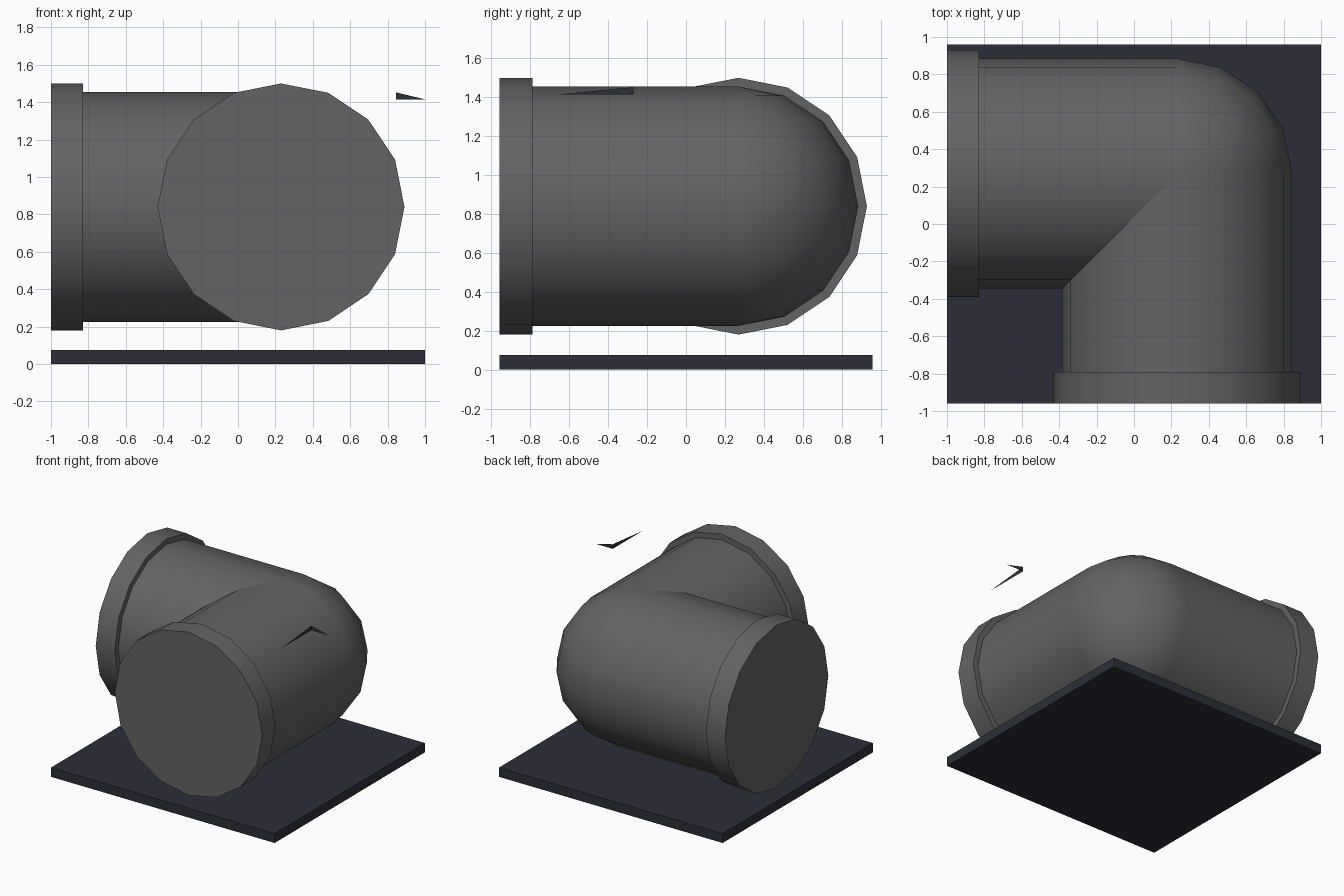
import bpy
import bmesh
from mathutils import Vector

cube = bpy.data.objects.get("Cube")
if cube:
    bpy.data.objects.remove(cube, do_unlink=True)


def material(name, rgb):
    mat = bpy.data.materials.new(name)
    mat.use_nodes = True
    mat.diffuse_color = (*rgb, 1)
    mat.node_tree.nodes["Principled BSDF"].inputs["Base Color"].default_value = (*rgb, 1)
    return mat


grey = material("pipe grey", (0.125, 0.125, 0.125))
dark = material("base dark blue grey", (0.027, 0.027, 0.04))

SIDES = 16
PIPE_R, COLLAR_R = 0.615, 0.66
CORNER = Vector((0.23, 0.27, 0.84))   # where the two pipe axes meet


def add_object(name, bm, mat, smooth=False):
    mesh = bpy.data.meshes.new(name)
    bm.to_mesh(mesh)
    bm.free()
    mesh.materials.append(mat)
    obj = bpy.data.objects.new(name, mesh)
    bpy.context.collection.objects.link(obj)
    if smooth:
        bpy.ops.object.select_all(action="DESELECT")
        obj.select_set(True)
        bpy.context.view_layer.objects.active = obj
        bpy.ops.object.shade_smooth_by_angle(angle=0.6)
    return obj


def tube(name, start, end, radius, capped):
    """Cylinder between two points, with a vertex on each main axis."""
    bm = bmesh.new()
    axis = end - start
    bmesh.ops.create_cone(bm, cap_ends=capped, segments=SIDES,
                          radius1=radius, radius2=radius, depth=axis.length)
    turn = Vector((0, 0, 1)).rotation_difference(axis).to_matrix()
    bmesh.ops.rotate(bm, verts=bm.verts, matrix=turn)
    bmesh.ops.translate(bm, verts=bm.verts, vec=(start + end) / 2)
    add_object(name, bm, grey, smooth=True)


# Two pipes at right angles, each ending in a closed collar
for side, direction, reach in (("left_facing", Vector((-1, 0, 0)), 1.23),
                               ("front_facing", Vector((0, -1, 0)), 1.23)):
    mouth = CORNER + direction * reach
    shoulder = mouth - direction * 0.17
    tube(side + "_pipe", CORNER, shoulder, PIPE_R, False)
    tube(side + "_collar", shoulder, mouth, COLLAR_R, True)

# Rounded elbow joining the pipes
bm = bmesh.new()
bmesh.ops.create_uvsphere(bm, u_segments=SIDES, v_segments=SIDES // 2, radius=PIPE_R)
bmesh.ops.translate(bm, verts=bm.verts, vec=CORNER)
add_object("elbow", bm, grey, smooth=True)

# Base plate
bm = bmesh.new()
bmesh.ops.create_cube(bm, size=1)
bmesh.ops.scale(bm, verts=bm.verts, vec=(2, 1.92, 0.075))
bmesh.ops.translate(bm, verts=bm.verts, vec=(0, 0, 0.0375))
add_object("base_plate", bm, dark)

# Small floating bracket: two upright triangular fins sharing an edge
bm = bmesh.new()
low, high, front_tip, side_tip = [bm.verts.new(p) for p in (
    (0.845, -0.27, 1.415), (0.845, -0.27, 1.452),
    (0.845, -0.65, 1.415), (1, -0.27, 1.415))]
bm.faces.new((low, high, front_tip))
bm.faces.new((high, low, side_tip))
add_object("bracket_fins", bm, dark)
